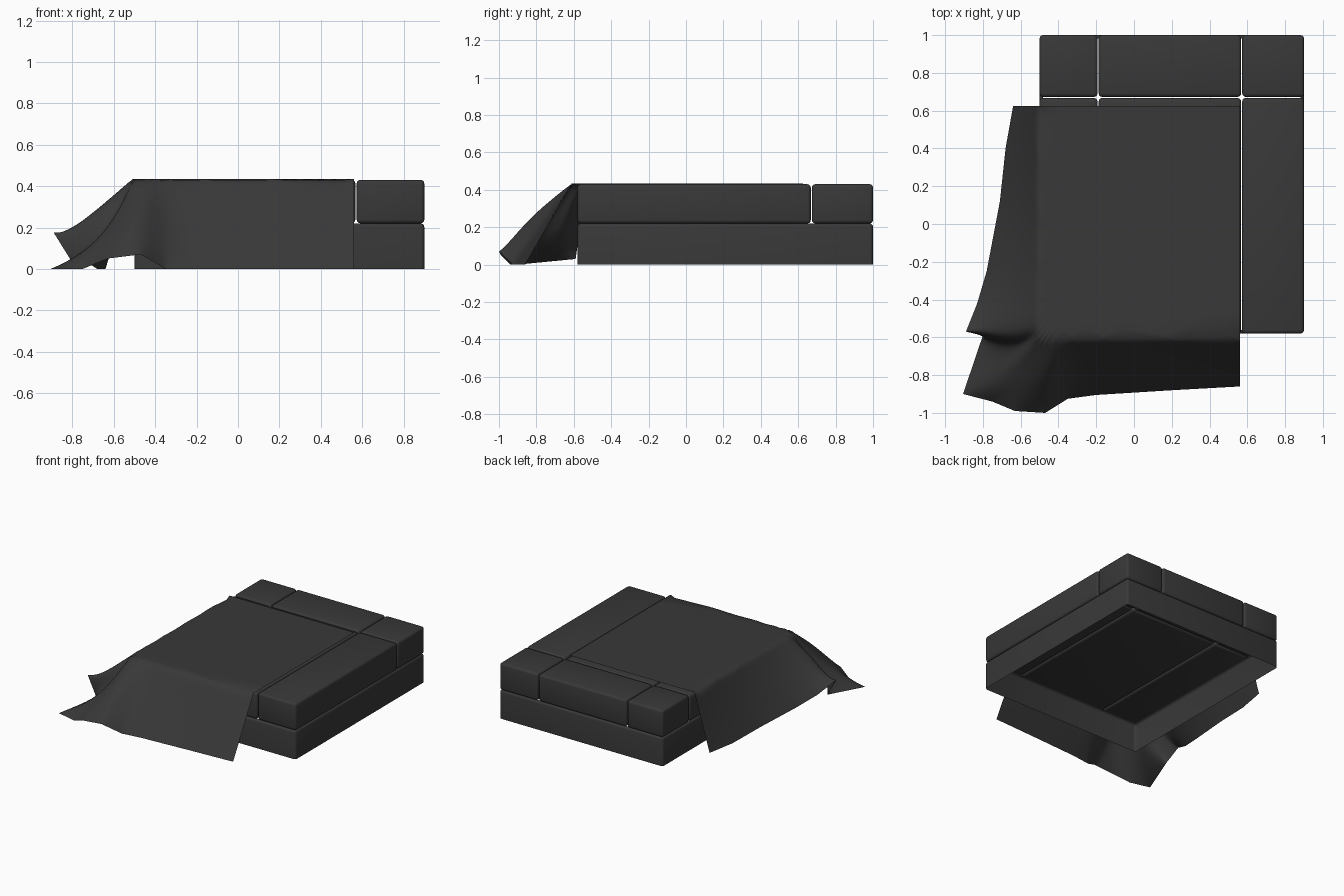
import bpy, bmesh
from mathutils import Vector

if "Cube" in bpy.data.objects:
    bpy.data.objects.remove(bpy.data.objects["Cube"], do_unlink=True)

charcoal = bpy.data.materials.new("charcoal_fabric")
charcoal.use_nodes = True
tone = (0.04, 0.04, 0.04, 1)
charcoal.diffuse_color = tone
charcoal.node_tree.nodes["Principled BSDF"].inputs["Base Color"].default_value = tone


def add_object(name, bm):
    mesh = bpy.data.meshes.new(name)
    bm.to_mesh(mesh)
    bm.free()
    obj = bpy.data.objects.new(name, mesh)
    bpy.context.collection.objects.link(obj)
    mesh.materials.append(charcoal)
    for face in mesh.polygons:
        face.use_smooth = True
    return obj


def rounded_box(name, low, high, radius, open_box=False):
    low, high = Vector(low), Vector(high)
    bm = bmesh.new()
    bmesh.ops.create_cube(bm, size=1)
    for v in bm.verts:
        v.co = (low + high) / 2 + v.co * (high - low)
    # An open box keeps a straight lower rim
    edges = [e for e in bm.edges
             if not open_box or max(v.co.z for v in e.verts) > low.z]
    bmesh.ops.bevel(bm, geom=edges, offset=radius, segments=3,
                    profile=0.5, affect="EDGES")
    bm.normal_update()
    if open_box:
        caps = [f for f in bm.faces if abs(f.normal.z) > 0.99]
        bmesh.ops.delete(bm, geom=caps, context="FACES")
    return add_object(name, bm)


# Hollow base, open above and below
right, left, front, back = -0.5, 0.9, -0.58, 1.0
seat = 0.22
rounded_box("base_frame", (right, front, 0), (left, back, seat), 0.018, True)

# Cushions: a back row of three, and three long ones in front of it
row = 0.67
columns = {"right": (right, -0.19), "middle": (-0.19, 0.57), "left": (0.57, left)}
gap = 0.003
for side, (x0, x1) in columns.items():
    a = x0 + (gap if x0 > right else 0)
    b = x1 - (gap if x1 < left else 0)
    rounded_box("back_cushion_" + side, (a, row + gap, seat), (b, back, 0.43), 0.018)
    top = 0.43 if side == "left" else 0.424
    rounded_box("long_cushion_" + side, (a, front, seat), (b, row - gap, top), 0.018)

# Blanket stations: top rim, hem and, at the corner pleat, a middle point
top_z = 0.434
stations = [
    ((-0.51, 0.625), (-0.64, 0.625, 0), None),
    ((-0.51, 0.4), (-0.68, 0.4, 0), None),
    ((-0.51, 0.1), (-0.71, 0.12, 0.02), None),
    ((-0.51, -0.2), (-0.78, -0.25, 0.06), None),
    ((-0.51, -0.4), (-0.83, -0.42, 0.1), None),
    ((-0.51, -0.52), (-0.89, -0.57, 0.175), (-0.66, -0.64, 0.34)),
    ((-0.51, -0.58), (-0.8, -0.59, 0.03), (-0.6, -0.64, 0.16)),
    ((-0.5, -0.6), (-0.905, -0.9, 0), (-0.67, -0.77, 0.13)),
    ((-0.48, -0.61), (-0.75, -0.94, 0), (-0.59, -0.81, 0.2)),
    ((-0.46, -0.61), (-0.63, -0.99, 0.05), (-0.53, -0.83, 0.25)),
    ((-0.42, -0.61), (-0.47, -1, 0.07), (-0.46, -0.84, 0.27)),
    ((-0.34, -0.61), (-0.35, -0.925, 0), None),
    ((-0.2, -0.61), (-0.2, -0.905, 0), None),
    ((0.2, -0.61), (0.2, -0.88, 0), None),
    ((0.56, -0.61), (0.56, -0.86, 0), None),
]
bm = bmesh.new()
vert_crease = bm.verts.layers.float.new("crease_vert")
edge_crease = bm.edges.layers.float.new("crease_edge")
rows = [[], [], []]
for rim, hem, middle in stations:
    start, end = Vector((*rim, top_z)), Vector(hem)
    points = (start, Vector(middle) if middle else start.lerp(end, 0.5), end)
    for line, point in zip(rows, points):
        line.append(bm.verts.new(point))
corner = bm.verts.new((0.56, 0.625, top_z))
bm.faces.new(rows[0] + [corner])
for upper, lower in zip(rows, rows[1:]):
    for i in range(len(stations) - 1):
        bm.faces.new((upper[i], lower[i], lower[i + 1], upper[i + 1]))
for v in rows[2] + [corner, rows[0][0], rows[0][-1]]:
    v[vert_crease] = 1
for a, b in zip(rows[0], rows[0][1:]):
    bm.edges.get((a, b))[edge_crease] = 0.6
bmesh.ops.recalc_face_normals(bm, faces=bm.faces[:])
blanket = add_object("blanket", bm)
smooth = blanket.modifiers.new("soft_folds", "SUBSURF")
smooth.levels = smooth.render_levels = 3
